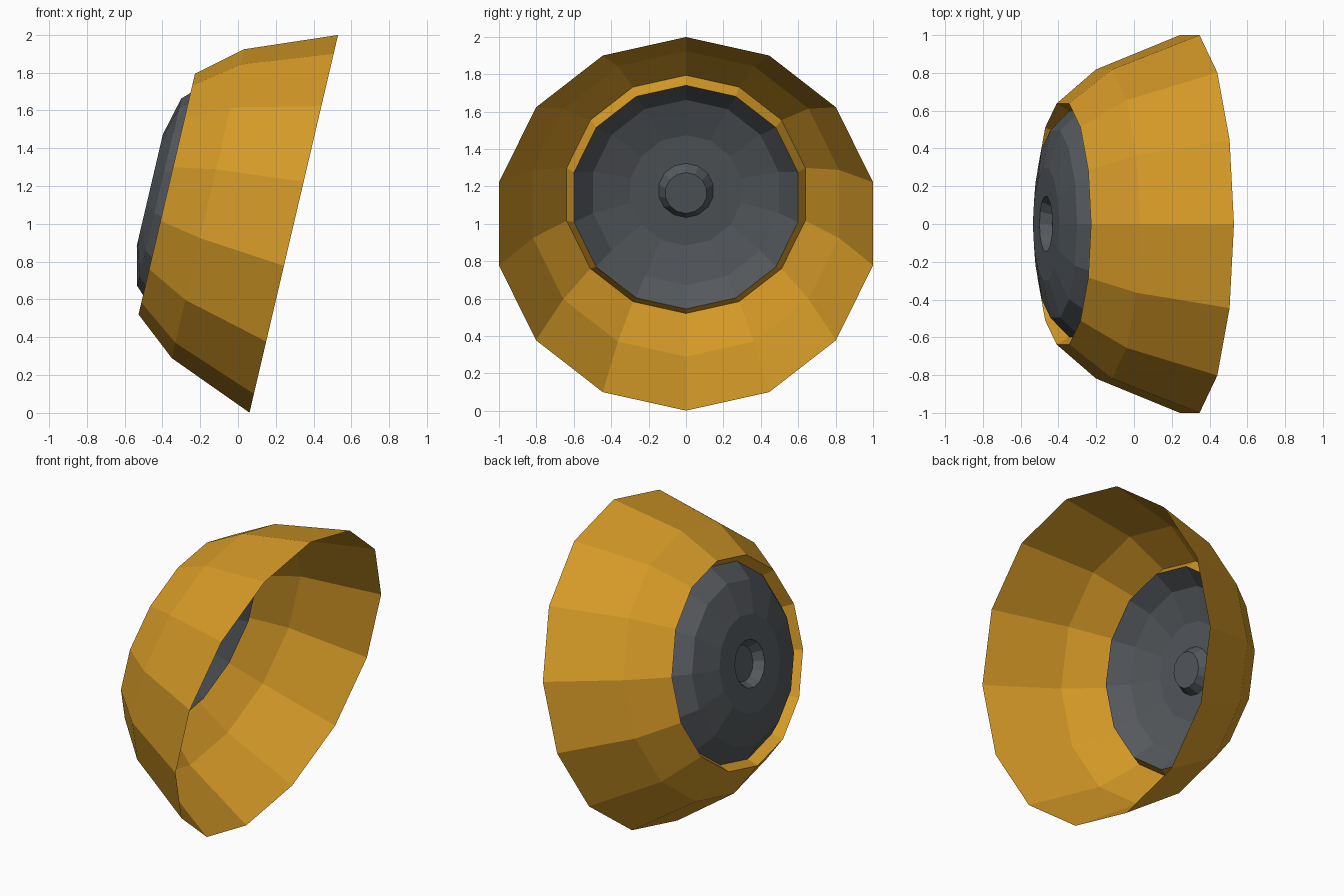
import bpy
import bmesh
from math import cos, sin, pi, radians

cube = bpy.data.objects.get("Cube")
if cube:
    bpy.data.objects.remove(cube)

SIDES = 14
TILT = radians(13.2)


def material(name, rgb):
    mat = bpy.data.materials.new(name)
    mat.use_nodes = True
    mat.diffuse_color = (*rgb, 1)
    mat.node_tree.nodes["Principled BSDF"].inputs["Base Color"].default_value = (*rgb, 1)
    return mat


def lathe(name, profile, mat, capped=False):
    """Turn (radius, height) points around the axis, outer side facing out."""
    bm = bmesh.new()
    rings = []
    for radius, height in profile:
        angles = [2 * pi * i / SIDES for i in range(SIDES)]
        rings.append([bm.verts.new((radius * cos(a), radius * sin(a), height)) for a in angles])
    for low, high in zip(rings, rings[1:]):
        for i in range(SIDES):
            j = (i + 1) % SIDES
            bm.faces.new((low[i], low[j], high[j], high[i]))
    if capped:
        bm.faces.new(rings[-1])
    mesh = bpy.data.meshes.new(name)
    bm.to_mesh(mesh)
    bm.free()
    mesh.materials.append(mat)
    obj = bpy.data.objects.new(name, mesh)
    # The axis leans back, so the open rim faces +x and slightly down
    obj.location = (0.295, 0, 1.0)
    obj.rotation_euler = (0, TILT - pi / 2, 0)
    bpy.context.collection.objects.link(obj)
    return obj


yellow = material("amber_yellow", (0.66, 0.32, 0.02))
grey = material("dark_grey", (0.09, 0.10, 0.11))

# Open bowl, with a lip folded inward at the narrow end
lathe("bowl_shell", [(1.0257, 0), (0.839, 0.466), (0.654, 0.69), (0.614, 0.624)], yellow)

# Domed end plate with a dimple at its centre
lathe("domed_plate",
      [(0.614, 0.624), (0.509, 0.731), (0.303, 0.782), (0.149, 0.782), (0.112, 0.722)],
      grey, capped=True)
